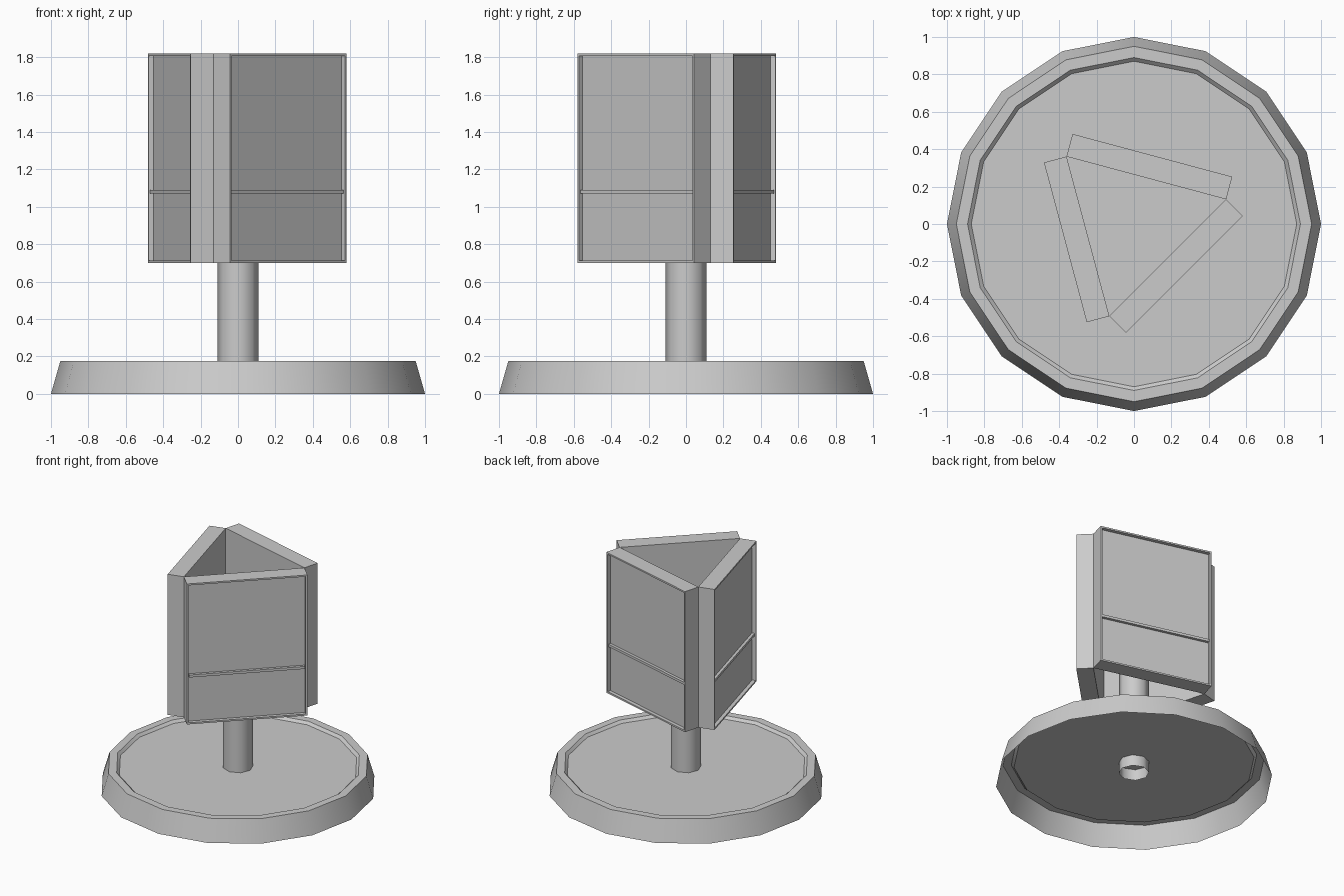
import bpy, bmesh
from math import cos, sin, pi, radians
from mathutils import Matrix

if "Cube" in bpy.data.objects:
    bpy.data.objects.remove(bpy.data.objects["Cube"])


def finish(bm, name):
    mesh = bpy.data.meshes.new(name)
    bm.to_mesh(mesh)
    bm.free()
    obj = bpy.data.objects.new(name, mesh)
    bpy.context.collection.objects.link(obj)
    return obj


def lathe(name, profile, sides, angle, fill_last=False):
    """Open shell turned around z from (radius, height) points."""
    bm = bmesh.new()
    rings = [[bm.verts.new((r * cos(2 * pi * i / sides), r * sin(2 * pi * i / sides), z))
              for i in range(sides)] for r, z in profile]
    for a, b in zip(rings, rings[1:]):
        for i in range(sides):
            j = (i + 1) % sides
            bm.faces.new((a[i], a[j], b[j], b[i]))
    if fill_last:
        bm.faces.new(rings[-1])
    obj = finish(bm, name)
    bpy.ops.object.select_all(action='DESELECT')
    obj.select_set(True)
    bpy.context.view_layer.objects.active = obj
    bpy.ops.object.shade_smooth_by_angle(angle=radians(angle))
    return obj


def add_box(bm, x0, x1, y0, y1, z0, z1):
    m = Matrix.Translation(((x0 + x1) / 2, (y0 + y1) / 2, (z0 + z1) / 2)) \
        @ Matrix.Diagonal((x1 - x0, y1 - y0, z1 - z0, 1))
    return bmesh.ops.create_cube(bm, size=1, matrix=m)["verts"]


# Round base: flared skirt, raised rim and sunken floor, open underneath
lathe("base", [(1.0, 0), (0.95, 0.175), (0.89, 0.175), (0.87, 0.155)],
      16, 40, fill_last=True)

# Hollow post passing through the base floor
lathe("post", [(0.11, 0.067), (0.11, 1.0)], 8, 50)

# Three framed panels standing in a triangle, each with a cross bar
HALF, INNER, OUTER = 0.442, 0.255, 0.38
BORDER, DEPTH = 0.018, 0.028
for n, facing in enumerate((-45, 75, 195), 1):
    turn = Matrix.Rotation(radians(facing), 4, 'Z')

    bm = bmesh.new()
    add_box(bm, INNER, OUTER, -HALF, HALF, 0.70, 1.82)
    bm.normal_update()
    front = [f for f in bm.faces if f.normal.x > 0.9]
    bmesh.ops.inset_individual(bm, faces=front, thickness=BORDER)
    bmesh.ops.inset_individual(bm, faces=front, thickness=0, depth=-DEPTH)
    finish(bm, f"panel_{n}").matrix_world = turn

    bm = bmesh.new()
    w = HALF - BORDER
    add_box(bm, OUTER - DEPTH - 0.005, OUTER - 0.006, -w, w, 1.07, 1.09)
    finish(bm, f"cross_bar_{n}").matrix_world = turn
